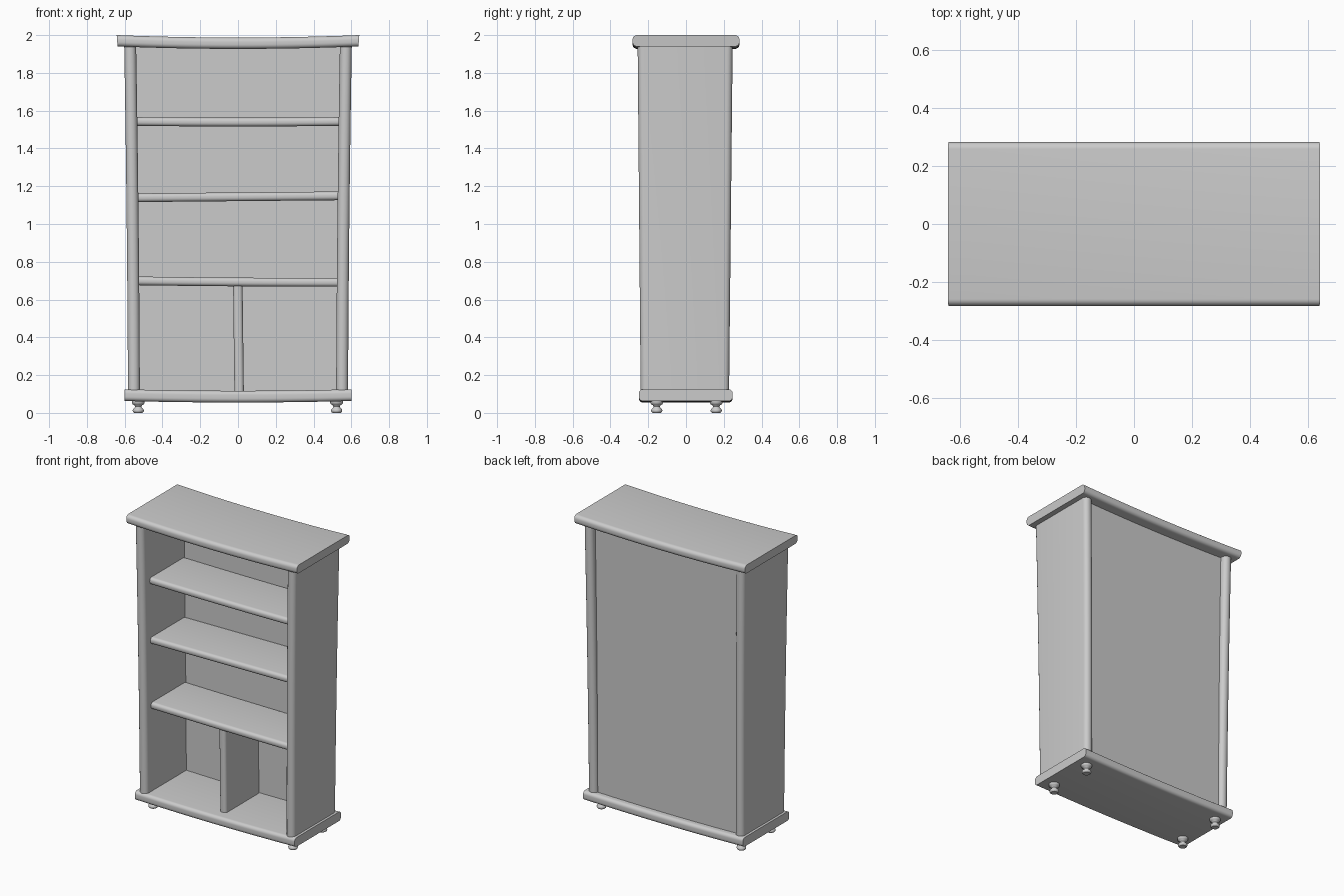
import bpy, bmesh, math

if "Cube" in bpy.data.objects:
    bpy.data.objects.remove(bpy.data.objects["Cube"])


def finish(name, bm):
    bmesh.ops.recalc_face_normals(bm, faces=bm.faces)
    me = bpy.data.meshes.new(name)
    bm.to_mesh(me)
    bm.free()
    ob = bpy.data.objects.new(name, me)
    bpy.context.collection.objects.link(ob)
    bpy.ops.object.select_all(action='DESELECT')
    ob.select_set(True)
    bpy.context.view_layer.objects.active = ob
    bpy.ops.object.shade_smooth_by_angle(angle=math.radians(40))
    return ob


def section(y0, y1, thick, r, n=6):
    """Rounded rectangle in (y, thickness) coordinates."""
    pts = []
    h = thick / 2
    for cy, ct, a0 in ((y1 - r, h - r, 0), (y0 + r, h - r, 90),
                       (y0 + r, r - h, 180), (y1 - r, r - h, 270)):
        for i in range(n + 1):
            a = math.radians(a0 + 90 * i / n)
            pts.append((cy + r * math.cos(a), ct + r * math.sin(a)))
    return pts


def board(name, start, end, ring, place, n=14):
    """Loft a rounded section; ring(t) gives the section, place() bends it."""
    bm = bmesh.new()
    rings = []
    for k in range(n + 1):
        t = k / n
        s = start + (end - start) * t
        rings.append([bm.verts.new(place(s, t, y, d)) for y, d in ring(t)])
    for a, b in zip(rings, rings[1:]):
        for i in range(len(a)):
            j = (i + 1) % len(a)
            bm.faces.new((a[i], a[j], b[j], b[i]))
    bm.faces.new(rings[0])
    bm.faces.new(rings[-1])
    return finish(name, bm)


# Top and bottom slabs, sagging gently towards the middle
board("top_slab", -0.64, 0.64,
      lambda t: section(-0.283, 0.283, 0.06, 0.024),
      lambda s, t, y, d: (s * (1 + 0.12 * d), y, 1.957 + 0.013 * (2 * t - 1) ** 2 + d))
board("base_slab", -0.60, 0.60,
      lambda t: section(-0.25, 0.247, 0.062, 0.022),
      lambda s, t, y, d: (s, y, 0.086 + 0.008 * (2 * t - 1) ** 2 + d))

# Side panels flaring outwards towards the top
for side, sx in (("left", -1), ("right", 1)):
    board(side + "_side", 0.105, 1.95,
          lambda t: section(-0.24 - 0.016 * t, 0.228 + 0.019 * t, 0.063, 0.03),
          lambda s, t, y, d, sx=sx: (sx * (0.551 + 0.008 * t + 0.012 * t * t + d), y, s))

# Shelves: height, end-to-end tilt, sag
for i, (z, tilt, sag) in enumerate(((0.694, -0.008, 0.002),
                                    (1.144, 0.010, 0.0),
                                    (1.541, 0.0, 0.003))):
    board(f"shelf_{i + 1}", -0.54, 0.54,
          lambda t: section(-0.185, 0.195, 0.046, 0.02),
          lambda s, t, y, d, z=z, tilt=tilt, sag=sag:
          (s, y, z + tilt * (t - 0.5) + sag * ((2 * t - 1) ** 2 - 0.5) + d))

# Divider in the lower compartment, leaning slightly
board("divider", 0.10, 0.69,
      lambda t: section(-0.175, 0.195, 0.05, 0.02),
      lambda s, t, y, d: (0.006 - 0.007 * t + d, y, s))

# Thin back panel
bm = bmesh.new()
corners = [(-0.54, 0.10), (0.54, 0.10), (0.56, 1.94), (-0.56, 1.94)]
f = [bm.verts.new((x, 0.188, z)) for x, z in corners]
b = [bm.verts.new((x, 0.203, z)) for x, z in corners]
bm.faces.new(f)
bm.faces.new(b)
for i in range(4):
    j = (i + 1) % 4
    bm.faces.new((f[i], f[j], b[j], b[i]))
finish("back_panel", bm)

# Turned feet
profile = [(0.0, 0.0), (0.022, 0.0), (0.028, 0.005), (0.030, 0.012), (0.028, 0.019),
           (0.020, 0.026), (0.017, 0.033), (0.020, 0.040), (0.030, 0.046),
           (0.034, 0.053), (0.034, 0.066), (0.0, 0.066)]
for yn, y in (("front", -0.155), ("back", 0.160)):
    for xn, x in (("left", -0.528), ("right", 0.522)):
        bm = bmesh.new()
        vs = [bm.verts.new((r, 0, z)) for r, z in profile]
        es = [bm.edges.new(p) for p in zip(vs, vs[1:])]
        bmesh.ops.spin(bm, geom=vs + es, cent=(0, 0, 0), axis=(0, 0, 1),
                       angle=2 * math.pi, steps=24, use_duplicate=False)
        bmesh.ops.remove_doubles(bm, verts=bm.verts, dist=1e-5)
        bmesh.ops.translate(bm, verts=bm.verts, vec=(x, y, 0))
        finish(f"{yn}_{xn}_foot", bm)
